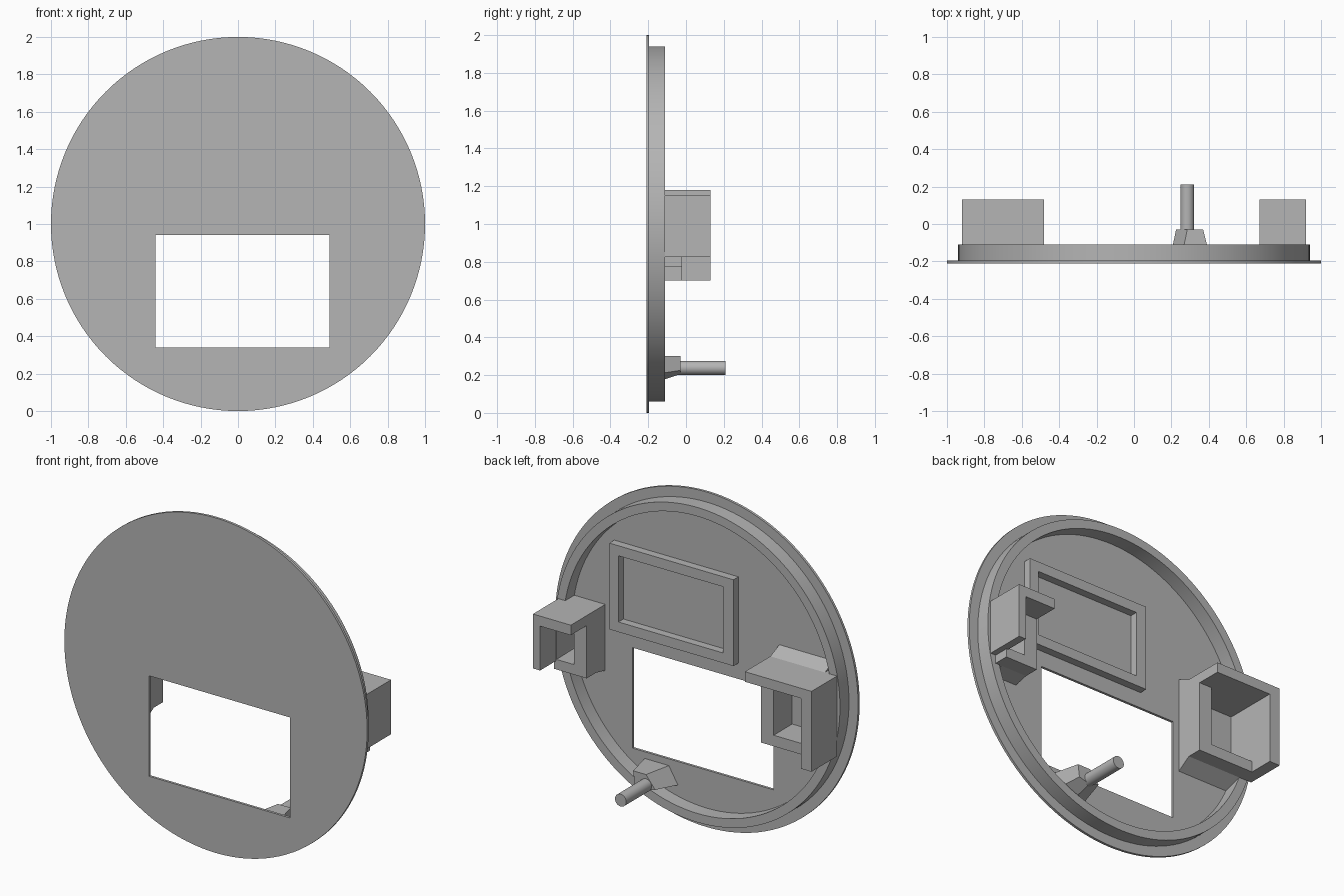
import bpy, bmesh, math
from mathutils import Matrix, Vector

if "Cube" in bpy.data.objects:
    bpy.data.objects.remove(bpy.data.objects["Cube"])

grey = bpy.data.materials.new("plain_grey")
grey.use_nodes = True
GREY = (0.46, 0.46, 0.46, 1)
grey.diffuse_color = GREY
grey.node_tree.nodes["Principled BSDF"].inputs["Base Color"].default_value = GREY

FLOOR = -0.195   # back surface of the thin plate
RIM = -0.11      # back edge of the rim
SHELF = -0.02    # back face of the socket bodies
LIP = 0.13       # back edge of the socket lips


def finish(name, bm, smooth=False):
    bmesh.ops.recalc_face_normals(bm, faces=bm.faces)
    mesh = bpy.data.meshes.new(name)
    bm.to_mesh(mesh)
    bm.free()
    obj = bpy.data.objects.new(name, mesh)
    bpy.context.collection.objects.link(obj)
    mesh.materials.append(grey)
    if smooth:
        bpy.ops.object.select_all(action='DESELECT')
        obj.select_set(True)
        bpy.context.view_layer.objects.active = obj
        bpy.ops.object.shade_smooth_by_angle(angle=math.radians(30))
    return obj


def add_box(bm, x, y, z):
    size = Vector((x[1] - x[0], y[1] - y[0], z[1] - z[0]))
    mid = Vector((sum(x), sum(y), sum(z))) / 2
    bmesh.ops.create_cube(bm, size=1, matrix=Matrix.Translation(mid) @ Matrix.Diagonal(size.to_4d()))


def add_loft(bm, front, back, y0, y1):
    """Skin two matching (x, z) outlines placed at two depths."""
    a = [bm.verts.new((x, y0, z)) for x, z in front]
    b = [bm.verts.new((x, y1, z)) for x, z in back]
    bm.faces.new(a)
    bm.faces.new(b)
    for i in range(len(a)):
        j = (i + 1) % len(a)
        bm.faces.new((a[i], a[j], b[j], b[i]))


def add_frame(bm, outer, inner, y):
    """Rectangular frame; outer and inner are (x0, x1, z0, z1)."""
    def loop(r, depth):
        return [bm.verts.new((px, depth, pz)) for px, pz in
                ((r[0], r[2]), (r[1], r[2]), (r[1], r[3]), (r[0], r[3]))]
    loops = [loop(outer, y[0]), loop(outer, y[1]), loop(inner, y[1]), loop(inner, y[0])]
    for k in range(4):
        p, q = loops[k], loops[(k + 1) % 4]
        for i in range(4):
            j = (i + 1) % 4
            bm.faces.new((p[i], p[j], q[j], q[i]))


def lathe(name, profile, cx, cz, steps):
    """Spin a closed (radius, y) profile about the front-back axis."""
    bm = bmesh.new()
    verts = [bm.verts.new((cx + r, y, cz)) for r, y in profile]
    edges = [bm.edges.new((verts[i], verts[(i + 1) % len(verts)])) for i in range(len(verts))]
    bmesh.ops.spin(bm, geom=verts + edges, cent=(cx, 0, cz), axis=(0, 1, 0),
                   angle=math.tau, steps=steps, use_duplicate=False)
    bmesh.ops.remove_doubles(bm, verts=bm.verts, dist=0.0001)
    return finish(name, bm, True)


# Thin round face plate with a rectangular window
bm = bmesh.new()
turn = Matrix.Translation((0, (FLOOR - 0.21) / 2, 1)) @ Matrix.Rotation(math.pi / 2, 4, 'X')
bmesh.ops.create_cone(bm, cap_ends=True, segments=128, radius1=1, radius2=1,
                      depth=FLOOR + 0.21, matrix=turn)
plate = finish("face_plate", bm)
bm = bmesh.new()
add_box(bm, (-0.44, 0.49), (-0.4, 0), (0.34, 0.94))
cutter = finish("window_cutter", bm)
cutter.hide_render = True
cut = plate.modifiers.new("window", 'BOOLEAN')
cut.object = cutter
cut.solver = 'EXACT'
bpy.context.view_layer.objects.active = plate
bpy.ops.object.modifier_apply(modifier=cut.name)
bpy.data.objects.remove(cutter)
bpy.ops.object.select_all(action='DESELECT')
plate.select_set(True)
bpy.ops.object.shade_smooth_by_angle(angle=math.radians(30))

# Raised rim behind the plate
lathe("rim", [(0.887, FLOOR), (0.94, FLOOR), (0.94, RIM), (0.887, RIM)], 0, 1, 128)

# Low rectangular frame above the window
bm = bmesh.new()
add_frame(bm, (-0.21, 0.61, 1.035, 1.55), (-0.142, 0.55, 1.095, 1.49), (FLOOR, -0.148))
finish("panel_frame", bm)


def socket(name, side, inner, wall, stile, bottom, lip_bottom, top, sill, gusset_top, gusset_bottom):
    """Open socket: hollow body, roof and outer wall reaching backwards."""
    bm = bmesh.new()

    def span(a, b):
        return tuple(sorted((side * a, side * b)))
    outer = 0.92
    body = span(inner, outer - 0.035)
    hole = span(inner + stile, outer - wall)
    add_frame(bm, (*body, bottom, top), (*hole, sill, top - 0.06), (FLOOR, SHELF))
    add_box(bm, span(inner, outer), (SHELF, LIP), (top - 0.06, top))
    add_box(bm, span(outer - wall, outer), (RIM, LIP), (lip_bottom, top))
    # sloped braces against the plate
    for z, grow, inset in ((top, gusset_top, -0.02), (bottom, gusset_bottom, 0.02)):
        if grow:
            x0, x1 = span(inner, 0.84)
            add_loft(bm, [(x0, z + inset), (x1, z + inset), (x1, z + grow), (x0, z + grow)],
                     [(x0, z + inset), (x1, z + inset), (x1, z), (x0, z)], FLOOR, RIM)
    # outer strip closing the body up to the outer wall
    add_box(bm, span(outer - 0.05, outer), (RIM, SHELF), (lip_bottom, top))
    finish(name, bm)


socket("right_socket", -1, 0.48, 0.07, 0.085, 0.70, 0.70, 1.18, 0.766, 0.037, -0.055)
socket("left_socket", 1, 0.67, 0.047, 0.085, 0.775, 0.825, 1.15, 0.835, 0, -0.02)

# Tapered boss and round pin near the bottom
bm = bmesh.new()
add_loft(bm, [(0.19, 0.20), (0.25, 0.30), (0.41, 0.30), (0.40, 0.20), (0.30, 0.15)],
         [(0.225, 0.225), (0.285, 0.30), (0.37, 0.30), (0.36, 0.225), (0.29, 0.205)], FLOOR, -0.03)
finish("pin_boss", bm)
bm = bmesh.new()
turn = Matrix.Translation((0.285, 0.055, 0.238)) @ Matrix.Rotation(math.pi / 2, 4, 'X')
bmesh.ops.create_cone(bm, cap_ends=True, segments=32, radius1=0.037, radius2=0.037,
                      depth=0.31, matrix=turn)
finish("pin", bm, True)
